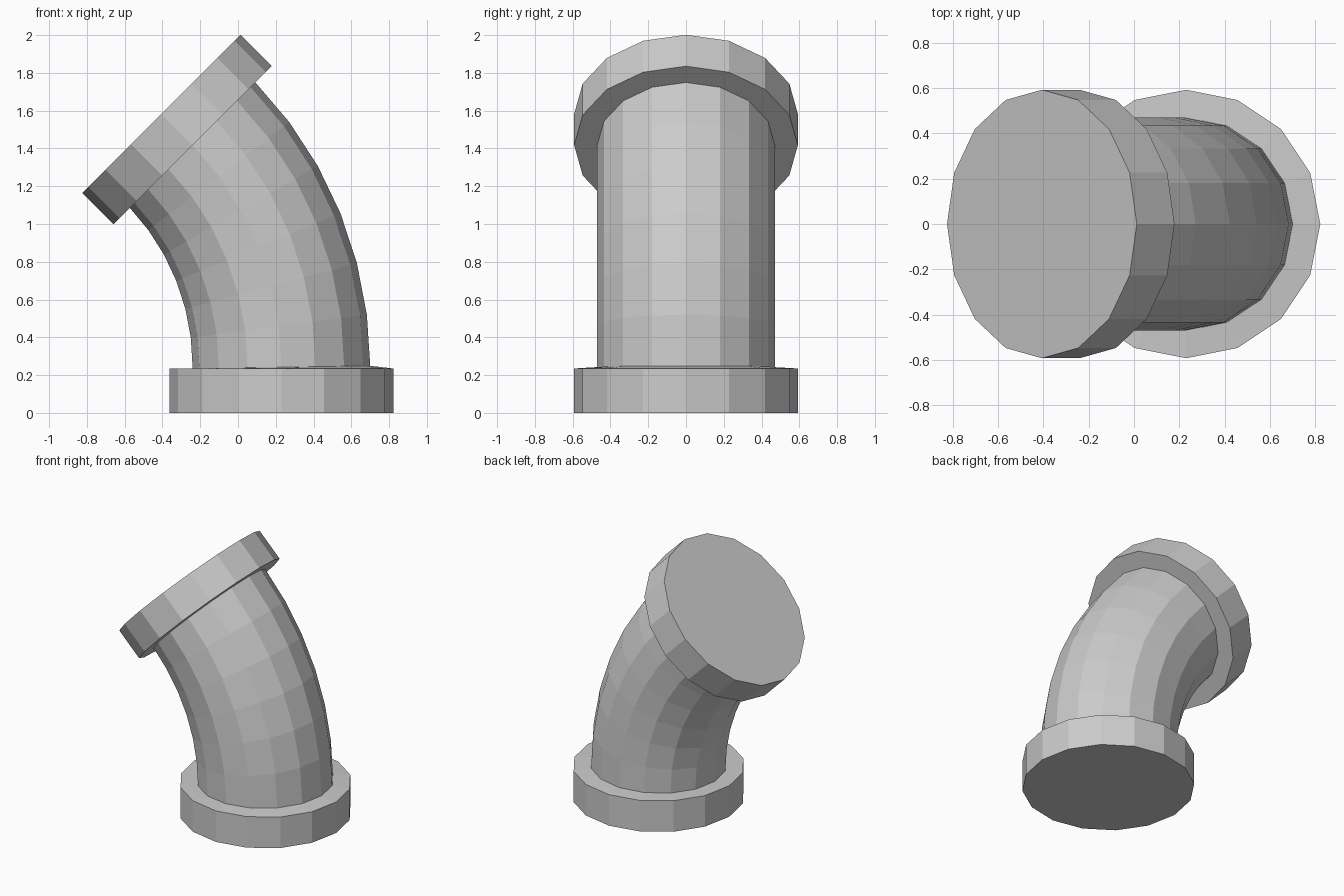
import bpy, bmesh
from math import sin, cos, pi, radians
from mathutils import Vector

if "Cube" in bpy.data.objects:
    bpy.data.objects.remove(bpy.data.objects["Cube"])

SIDES = 16
FLANGE_R, PIPE_R, THICK = 0.592, 0.47, 0.235
BEND = radians(45)


def ring(x, z, radius, tilt):
    """Circle centred at (x, 0, z), its axis leaning towards -x by tilt."""
    u = Vector((cos(tilt), 0, sin(tilt)))
    v = Vector((0, 1, 0))
    return [Vector((x, 0, z)) + radius * (cos(a) * u + sin(a) * v)
            for a in (2 * pi * i / SIDES for i in range(SIDES))]


def loft(name, rings, cap=False):
    """Skin consecutive rings with flat quads; optionally cap the first."""
    bm = bmesh.new()
    loops = [[bm.verts.new(p) for p in r] for r in rings]
    for lo, hi in zip(loops, loops[1:]):
        for i in range(SIDES):
            j = (i + 1) % SIDES
            bm.faces.new((lo[i], lo[j], hi[j], hi[i]))
    if cap:
        bm.faces.new(loops[0])
    bmesh.ops.recalc_face_normals(bm, faces=bm.faces)
    # Make sure open shells face outwards
    mid = sum((v.co for v in bm.verts), Vector()) / len(bm.verts)
    if sum((f.calc_center_median() - mid).dot(f.normal) for f in bm.faces) < 0:
        bmesh.ops.reverse_faces(bm, faces=bm.faces)
    mesh = bpy.data.meshes.new(name)
    bm.to_mesh(mesh)
    bm.free()
    obj = bpy.data.objects.new(name, mesh)
    bpy.context.collection.objects.link(obj)
    return obj


# Pipe: 45 degree bend in six segments, base ring very slightly tilted
base = (0.23, 0.242)
end = (-0.24, 1.417)
pipe = []
for k in range(7):
    a = BEND * k / 6
    x = base[0] + (end[0] - base[0]) * (1 - cos(a)) / (1 - cos(BEND))
    z = base[1] + (end[1] - base[1]) * sin(a) / sin(BEND)
    pipe.append(ring(x, z, PIPE_R, a if k else radians(0.9)))
loft("elbow_pipe", pipe)

# Base flange, closed underneath
loft("base_flange", [ring(0.23, 0, FLANGE_R, 0),
                     ring(0.23, THICK, FLANGE_R, 0),
                     pipe[0]], cap=True)

# Tilted upper flange, closed on its outer face
d = THICK * sin(BEND)
loft("upper_flange", [ring(end[0] - d, end[1] + d, FLANGE_R, BEND),
                      ring(end[0], end[1], FLANGE_R, BEND),
                      pipe[-1]], cap=True)
